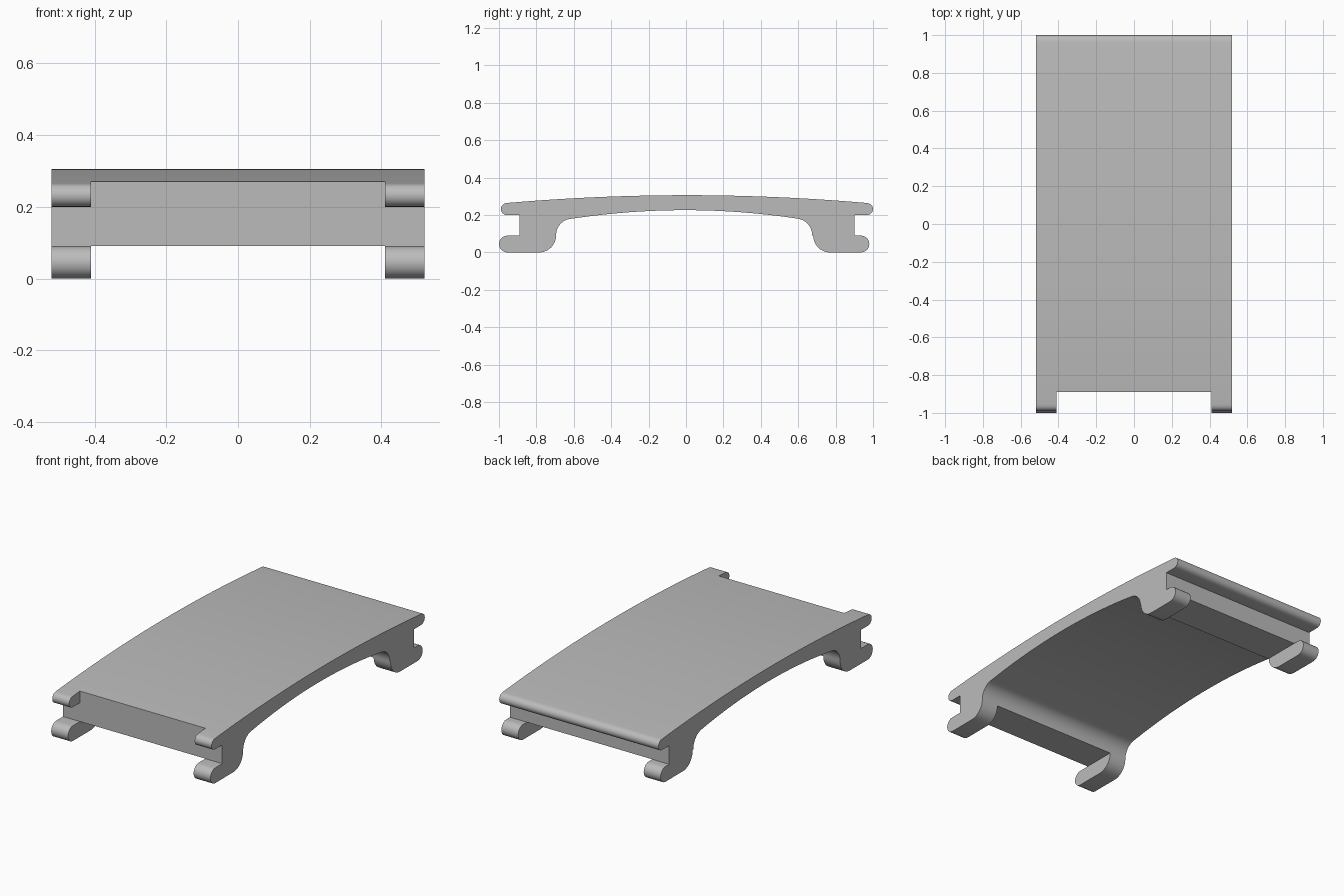
import bpy, bmesh, math

cube = bpy.data.objects.get("Cube")
if cube:
    bpy.data.objects.remove(cube, do_unlink=True)

HALF_W, NOTCH = 0.52, 0.41

grey = bpy.data.materials.new("mid_grey")
grey.use_nodes = True
grey.diffuse_color = (0.5, 0.5, 0.5, 1)
grey.node_tree.nodes["Principled BSDF"].inputs["Base Color"].default_value = grey.diffuse_color


def arc(cy, cz, ry, rz, start, end, steps=10):
    """Elliptical arc in the side plane, angles in degrees."""
    angles = [math.radians(start + (end - start) * i / steps) for i in range(steps + 1)]
    return [(cy + ry * math.cos(a), cz + rz * math.sin(a)) for a in angles]


def bow(y0, y1, z_end, z_mid, steps=24):
    """Shallow arch between two ends."""
    return [(y0 + (y1 - y0) * i / steps,
             z_mid - (z_mid - z_end) * (2 * i / steps - 1) ** 2) for i in range(steps + 1)]


def extrude_profile(name, profile, half_width):
    bm = bmesh.new()
    face = bm.faces.new([bm.verts.new((-half_width, y, z)) for y, z in profile])
    side = bmesh.ops.extrude_face_region(bm, geom=[face])["geom"]
    bmesh.ops.translate(bm, vec=(2 * half_width, 0, 0),
                        verts=[v for v in side if isinstance(v, bmesh.types.BMVert)])
    bmesh.ops.recalc_face_normals(bm, faces=bm.faces)
    mesh = bpy.data.meshes.new(name)
    bm.to_mesh(mesh)
    bm.free()
    obj = bpy.data.objects.new(name, mesh)
    bpy.context.collection.objects.link(obj)
    return obj


# Side profile: front foot, front lip, bowed top, rear lip, rear foot, arched underside
profile = arc(-0.955, 0.045, 0.045, 0.045, 270, 90)
profile += [(-0.89, 0.09), (-0.89, 0.2)]
profile += arc(-0.957, 0.232, 0.033, 0.032, 270, 95)
profile += bow(-0.95, 0.96, 0.265, 0.306)
profile += arc(0.967, 0.232, 0.033, 0.032, 85, -90)
profile += [(0.9, 0.2), (0.9, 0.09)]
profile += arc(0.935, 0.045, 0.045, 0.045, 90, -90)
profile += arc(0.77, 0.09, 0.09, 0.09, 270, 180)
profile += arc(0.59, 0.09, 0.085, 0.09, 0, 80)
profile += bow(0.595, -0.605, 0.181, 0.226)
profile += arc(-0.61, 0.09, 0.085, 0.09, 100, 180)
profile += arc(-0.785, 0.09, 0.09, 0.09, 0, -90)
panel = extrude_profile("arched_panel", profile, HALF_W)
panel.data.materials.append(grey)

# Gaps between the feet at both ends and between the front lips
gaps = {
    "front_foot_gap": (-1.1, -0.5, -0.1, 0.09),
    "rear_foot_gap": (0.5, 1.1, -0.1, 0.09),
    "front_lip_gap": (-1.1, -0.89, 0.15, 0.5),
}
bpy.context.view_layer.objects.active = panel
panel.select_set(True)
for name, (y0, y1, z0, z1) in gaps.items():
    cutter = extrude_profile(name, [(y0, z0), (y1, z0), (y1, z1), (y0, z1)], NOTCH)
    cutter.hide_render = True
    cut = panel.modifiers.new(name, "BOOLEAN")
    cut.operation, cut.solver, cut.object = "DIFFERENCE", "EXACT", cutter
    bpy.ops.object.modifier_apply(modifier=cut.name)
    bpy.data.objects.remove(cutter, do_unlink=True)

bpy.ops.object.shade_smooth_by_angle(angle=math.radians(30))
